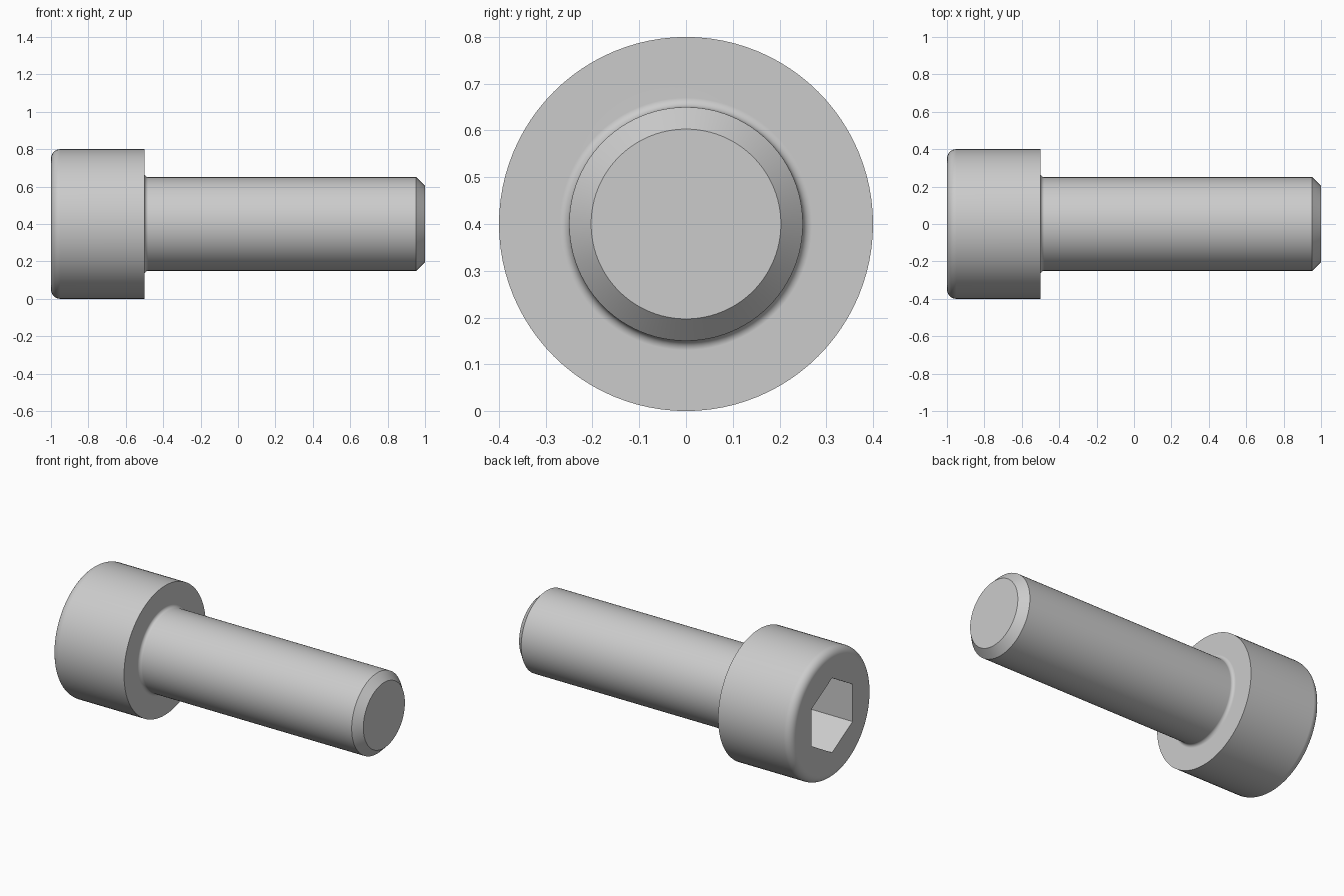
import bpy, bmesh, math
from mathutils import Matrix, Vector

cube = bpy.data.objects.get("Cube")
if cube:
    bpy.data.objects.remove(cube, do_unlink=True)

AXIS_Z = 0.4       # height of the screw axis
HEAD_R, SHANK_R = 0.4, 0.25
HEAD_END, HEAD_BASE, TIP = -1.0, -0.5, 1.0
ROUND, FILLET, CHAMFER = 0.05, 0.02, 0.047
SOCKET_FLATS, SOCKET_DEPTH = 0.4, 0.28
SIDES = 96

steel = bpy.data.materials.new("light_grey_steel")
steel.use_nodes = True
steel.diffuse_color = (0.6, 0.6, 0.6, 1)
steel.node_tree.nodes["Principled BSDF"].inputs["Base Color"].default_value = (0.6, 0.6, 0.6, 1)


def make_object(name, bm):
    bmesh.ops.recalc_face_normals(bm, faces=bm.faces)
    mesh = bpy.data.meshes.new(name)
    bm.to_mesh(mesh)
    bm.free()
    mesh.materials.append(steel)
    obj = bpy.data.objects.new(name, mesh)
    bpy.context.collection.objects.link(obj)
    return obj


def arc(cx, cr, radius, start, end, steps=8):
    """Points (x, r) along an arc, angles in degrees."""
    angles = [math.radians(start + (end - start) * i / steps) for i in range(steps + 1)]
    return [(cx + radius * math.cos(a), cr + radius * math.sin(a)) for a in angles]


# Screw body: half profile turned about the x axis
profile = [(HEAD_END, 0)]
profile += arc(HEAD_END + ROUND, HEAD_R - ROUND, ROUND, 180, 90)
profile += [(HEAD_BASE, HEAD_R)]
profile += arc(HEAD_BASE + FILLET, SHANK_R + FILLET, FILLET, 180, 270)
profile += [(TIP - CHAMFER, SHANK_R), (TIP, SHANK_R - CHAMFER), (TIP, 0)]

bm = bmesh.new()
verts = [bm.verts.new((x, 0, AXIS_Z + r)) for x, r in profile]
edges = [bm.edges.new(pair) for pair in zip(verts, verts[1:])]
bmesh.ops.spin(bm, geom=verts + edges, cent=(0, 0, AXIS_Z), axis=(1, 0, 0),
               angle=math.tau, steps=SIDES)
bmesh.ops.remove_doubles(bm, verts=bm.verts, dist=1e-5)
# merge the flat end fans into single discs
hubs = [v for v in bm.verts if math.hypot(v.co.y, v.co.z - AXIS_Z) < 1e-4]
bmesh.ops.dissolve_verts(bm, verts=hubs)
screw = make_object("socket_head_screw", bm)

# Hexagonal socket cutter, corners pointing up and down
bm = bmesh.new()
corner_r = SOCKET_FLATS / math.sqrt(3)
place = Matrix.Translation(Vector((HEAD_END, 0, AXIS_Z))) @ Matrix.Rotation(math.pi / 2, 4, 'Y')
bmesh.ops.create_cone(bm, cap_ends=True, segments=6, radius1=corner_r, radius2=corner_r,
                      depth=2 * SOCKET_DEPTH)
# turn so that one corner lies on the vertical axis
top = max(bm.verts, key=lambda v: v.co.x)
turn = Matrix.Rotation(-math.atan2(top.co.y, top.co.x), 4, 'Z')
bmesh.ops.transform(bm, matrix=place @ turn, verts=bm.verts)
cutter = make_object("socket_cutter", bm)
cutter.hide_render = True

# Cut the socket, then shade
cut = screw.modifiers.new("socket", 'BOOLEAN')
cut.operation = 'DIFFERENCE'
cut.solver = 'EXACT'
cut.object = cutter
bpy.ops.object.select_all(action='DESELECT')
bpy.context.view_layer.objects.active = screw
screw.select_set(True)
bpy.ops.object.modifier_apply(modifier=cut.name)
bpy.data.objects.remove(cutter, do_unlink=True)
bpy.ops.object.shade_smooth_by_angle(angle=math.radians(30))
weighted = screw.modifiers.new("weighted_normals", 'WEIGHTED_NORMAL')
weighted.keep_sharp = True
